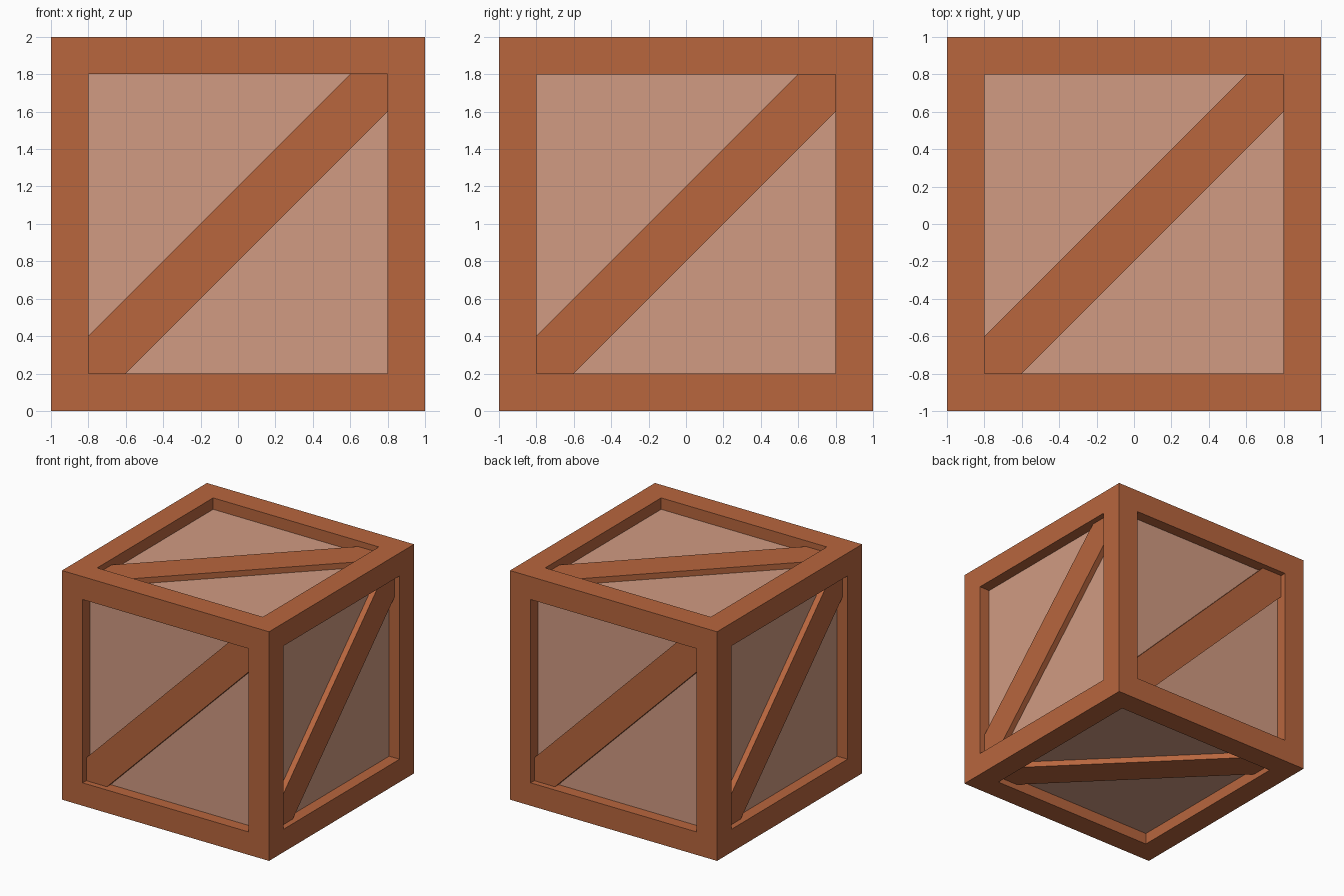
import bpy, bmesh, math
from mathutils import Matrix

if "Cube" in bpy.data.objects:
    bpy.data.objects.remove(bpy.data.objects["Cube"])


def material(name, rgb):
    m = bpy.data.materials.new(name)
    m.diffuse_color = (*rgb, 1)
    m.use_nodes = True
    m.node_tree.nodes["Principled BSDF"].inputs["Base Color"].default_value = m.diffuse_color
    return m


wood = material("brown_wood", (0.479, 0.133, 0.048))
panel_wood = material("pale_panel_wood", (0.638, 0.328, 0.223))


def add_object(name, bm, *mats):
    mesh = bpy.data.meshes.new(name)
    bm.to_mesh(mesh)
    bm.free()
    for m in mats:
        mesh.materials.append(m)
    ob = bpy.data.objects.new(name, mesh)
    bpy.context.collection.objects.link(ob)
    return ob


# Crate body: cube with a raised frame and a sunken panel on every side
bm = bmesh.new()
bmesh.ops.create_cube(bm, size=2, matrix=Matrix.Translation((0, 0, 1)))
panels = bm.faces[:]
bmesh.ops.inset_individual(bm, faces=panels, thickness=0.2, use_even_offset=True)
bmesh.ops.inset_individual(bm, faces=panels, thickness=0, depth=-0.1)
for f in panels:
    f.material_index = 1
add_object("crate_frame", bm, wood, panel_wood)

# Diagonal brace: hexagon fitted into the frame opening, half as deep as the recess
outline = [(-0.8, -0.8), (-0.6, -0.8), (0.8, 0.6), (0.8, 0.8), (0.6, 0.8), (-0.8, -0.6)]


def brace(name, rotation):
    bm = bmesh.new()
    base = bm.faces.new([bm.verts.new((x, y, 0.9)) for x, y in outline])
    top = bmesh.ops.extrude_face_region(bm, geom=[base], use_keep_orig=True)["geom"]
    bmesh.ops.translate(bm, vec=(0, 0, 0.05),
                        verts=[v for v in top if isinstance(v, bmesh.types.BMVert)])
    bmesh.ops.recalc_face_normals(bm, faces=bm.faces)
    bmesh.ops.transform(bm, matrix=Matrix.Translation((0, 0, 1)) @ rotation, verts=bm.verts)
    add_object(name, bm, wood)


# Top and bottom braces, then the four sides turned around z
brace("brace_top", Matrix.Identity(4))
brace("brace_bottom", Matrix.Rotation(math.pi, 4, 'X'))
for i, side in enumerate(("front", "right", "back", "left")):
    brace("brace_" + side,
          Matrix.Rotation(i * math.pi / 2, 4, 'Z') @ Matrix.Rotation(math.pi / 2, 4, 'X'))
